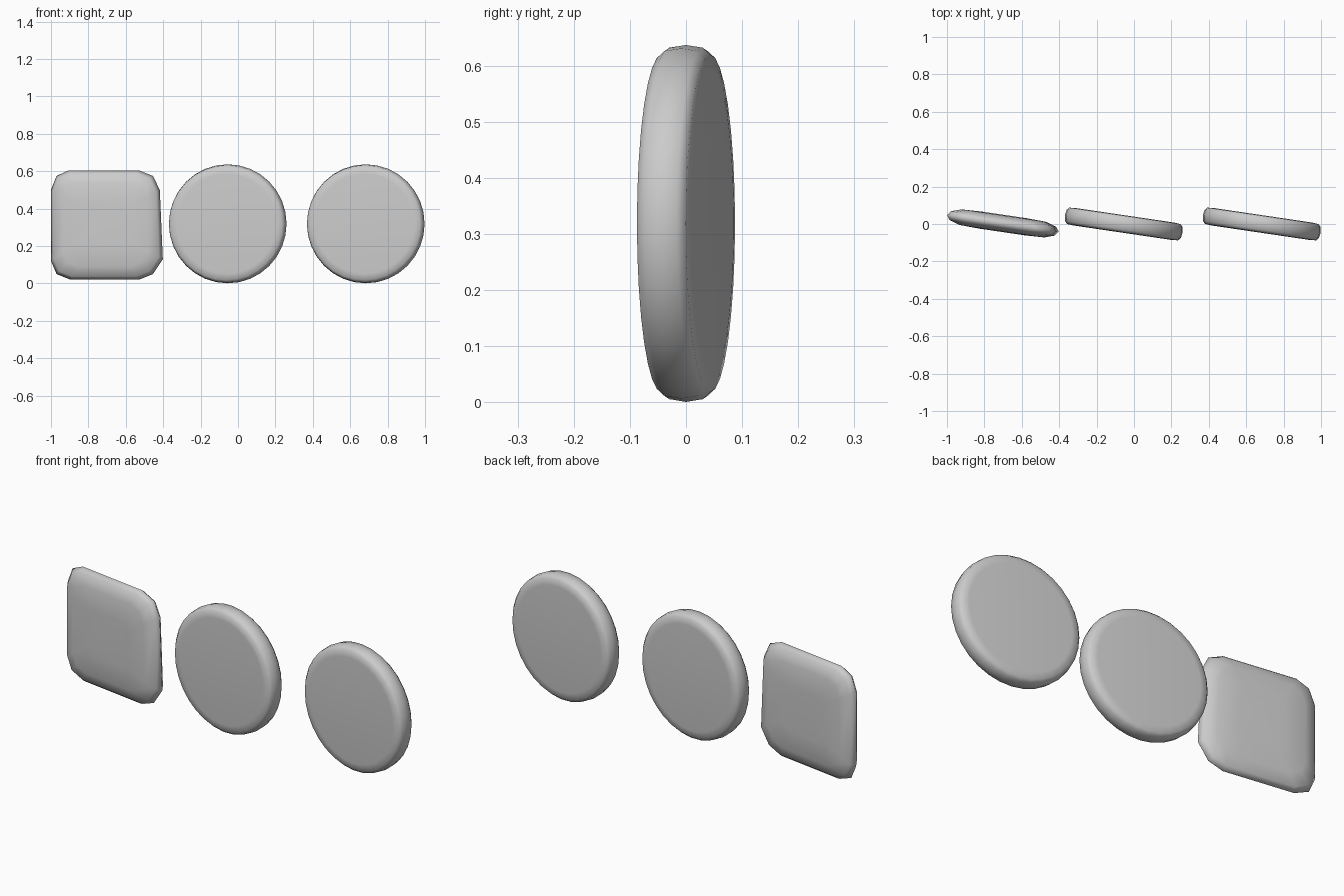
import bpy, bmesh, math

if "Cube" in bpy.data.objects:
    bpy.data.objects.remove(bpy.data.objects["Cube"])

TILT = math.radians(-8.4)

grey = bpy.data.materials.new("plain grey")
grey.diffuse_color = (0.6, 0.6, 0.6, 1)
grey.use_nodes = True
grey.node_tree.nodes["Principled BSDF"].inputs["Base Color"].default_value = grey.diffuse_color


def pillow(name, outline, rings, location):
    """Loft scaled copies of an outline (u, z) through (scale, depth) rings, mirrored front to back."""
    bm = bmesh.new()
    layers = [(s, -d) for s, d in reversed(rings)] + [(s, d) for s, d in rings[1:]]
    loops = [[bm.verts.new((u * s, d, z * s)) for u, z in outline] for s, d in layers]
    n = len(outline)
    for a, b in zip(loops, loops[1:]):
        for i in range(n):
            j = (i + 1) % n
            bm.faces.new((a[i], a[j], b[j], b[i]))
    bm.faces.new(loops[0])
    bm.faces.new(loops[-1])
    bmesh.ops.recalc_face_normals(bm, faces=bm.faces)
    for f in bm.faces:
        f.smooth = True
    mesh = bpy.data.meshes.new(name)
    bm.to_mesh(mesh)
    bm.free()
    mesh.materials.append(grey)
    ob = bpy.data.objects.new(name, mesh)
    ob.location = location
    ob.rotation_euler.z = TILT
    bpy.context.collection.objects.link(ob)
    return ob


# Two round discs with a softened rim
SEG = 32
circle = [(0.318 * math.cos(2 * math.pi * i / SEG), 0.318 * math.sin(2 * math.pi * i / SEG))
          for i in range(SEG)]
disc_rings = [(1, 0), (0.985, 0.030), (0.945, 0.044), (0.84, 0.047)]
for name, x in (("middle_disc", -0.055), ("right_disc", 0.683)):
    pillow(name, circle, disc_rings, (x, 0, 0.319))

# Square cushion plate with clipped corners and a slanted right edge
square = [(-0.905, 0.605), (-0.97, 0.575), (-1.0, 0.50), (-1.0, 0.12), (-0.97, 0.05),
          (-0.895, 0.02), (-0.53, 0.02), (-0.455, 0.05), (-0.402, 0.13), (-0.418, 0.50),
          (-0.455, 0.575), (-0.53, 0.605)]
cx, cz = -0.70, 0.313
outline = [((x - cx) / math.cos(TILT), z - cz) for x, z in square]
pillow("square_plate", outline, [(1, 0), (0.94, 0.024), (0.76, 0.042), (0.4, 0.046)], (cx, 0.003, cz))
